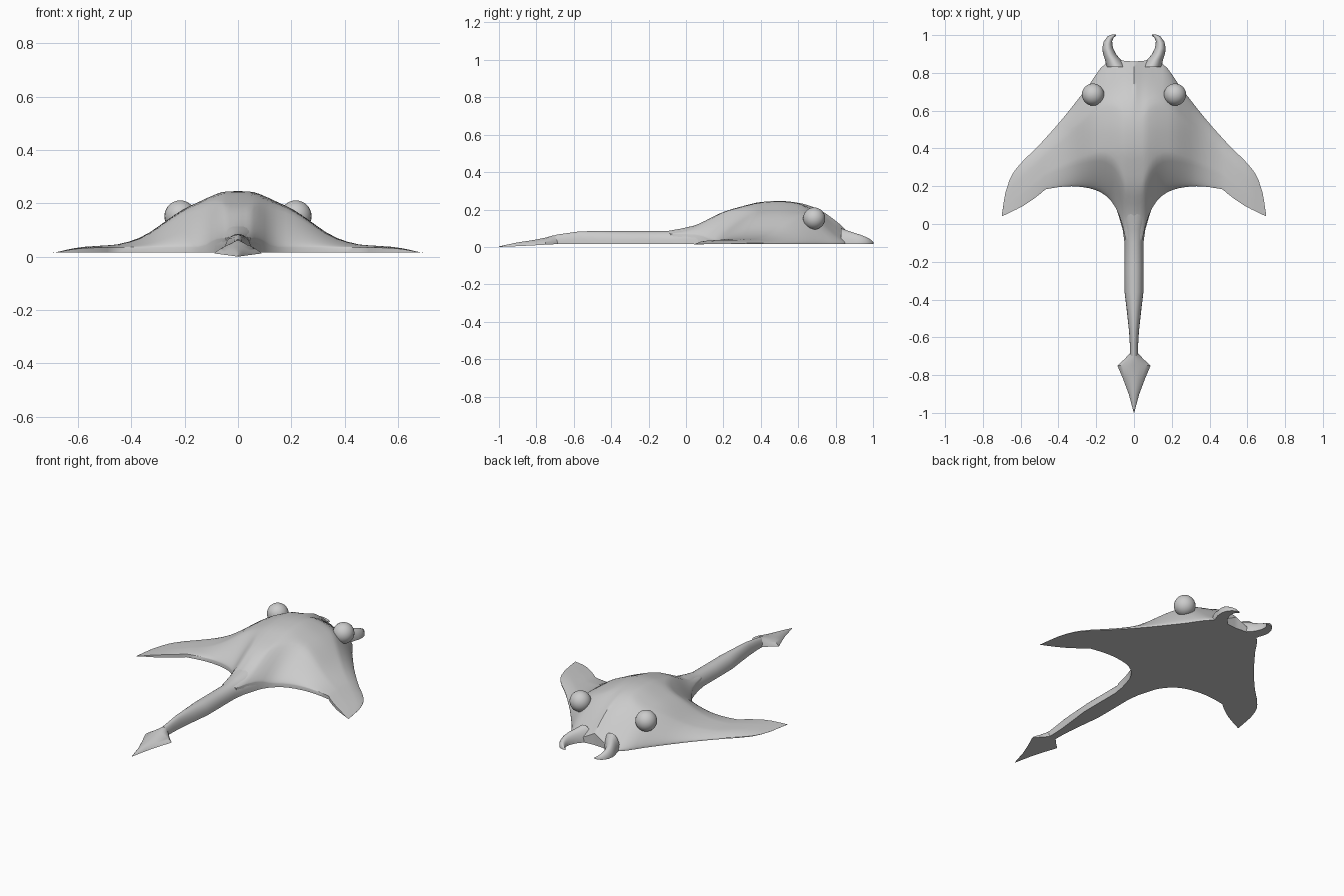
import bpy, bmesh, math

if "Cube" in bpy.data.objects:
    bpy.data.objects.remove(bpy.data.objects["Cube"])

skin = bpy.data.materials.new("grey skin")
skin.diffuse_color = (0.6, 0.6, 0.6, 1)
skin.use_nodes = True
skin.node_tree.nodes["Principled BSDF"].inputs["Base Color"].default_value = skin.diffuse_color
FLOOR = 0.015


def curve(pts, v):
    """Smooth monotone interpolation through (x, y) points."""
    if v <= pts[0][0]:
        return pts[0][1]
    if v >= pts[-1][0]:
        return pts[-1][1]
    s = [(b[1] - a[1]) / (b[0] - a[0]) for a, b in zip(pts, pts[1:])]
    m = [s[0]] + [2 * a * b / (a + b) if a * b > 0 else 0 for a, b in zip(s, s[1:])] + [s[-1]]
    i = max(k for k in range(len(s)) if pts[k][0] <= v)
    w = pts[i + 1][0] - pts[i][0]
    t = (v - pts[i][0]) / w
    return (pts[i][1] * (1 + 2 * t) * (1 - t) ** 2 + m[i] * w * t * (1 - t) ** 2
            + pts[i + 1][1] * t * t * (3 - 2 * t) + m[i + 1] * w * t * t * (t - 1))


def loft(name, rings, angle=40):
    """Skin closed rings of equal length and cap both ends."""
    bm = bmesh.new()
    vr = [[bm.verts.new(p) for p in r] for r in rings]
    n = len(vr[0])
    for a, b in zip(vr, vr[1:]):
        for i in range(n):
            j = (i + 1) % n
            bm.faces.new((a[i], a[j], b[j], b[i]))
    bm.faces.new(vr[0])
    bm.faces.new(vr[-1])
    bmesh.ops.remove_doubles(bm, verts=bm.verts, dist=0.0002)
    bmesh.ops.recalc_face_normals(bm, faces=bm.faces)
    me = bpy.data.meshes.new(name)
    bm.to_mesh(me)
    bm.free()
    ob = bpy.data.objects.new(name, me)
    bpy.context.collection.objects.link(ob)
    finish(ob, angle)
    return ob


def finish(ob, angle=40):
    ob.data.materials.append(skin)
    bpy.ops.object.select_all(action='DESELECT')
    ob.select_set(True)
    bpy.context.view_layer.objects.active = ob
    bpy.ops.object.shade_smooth_by_angle(angle=math.radians(angle))


# Body outline: front and rear edges against distance from the centre line
FRONT = [(0, .86), (.06, .865), (.10, .87), (.15, .85), (.25, .72), (.38, .555), (.50, .42),
         (.64, .27), (.68, .17), (.70, .045)]
REAR = [(0, -.10), (.045, -.08), (.06, -.01), (.08, .05), (.12, .12), (.18, .17), (.25, .192),
        (.33, .20), (.47, .183), (.49, .165), (.58, .10), (.70, .04)]
# Spine height along y, and relative hump height across x
SPINE = [(-.10, .085), (0, .10), (.06, .12), (.2, .187), (.3, .217), (.4, .24), (.5, .246),
         (.6, .236), (.7, .205), (.8, .14), (.84, .105), (.87, .075)]
ACROSS = [(0, 1), (.05, .99), (.10, .91), (.15, .80), (.20, .69), (.25, .54), (.30, .37),
          (.35, .22), (.40, .12), (.47, .05), (.58, .03), (.70, 0)]
RIM = [(0, .035), (.45, .035), (.58, .032), (.70, .013)]


def body_ring(x, n=36):
    a = abs(x)
    f, r = curve(FRONT, a), curve(REAR, a)
    ring = []
    for i in range(n + 1):
        t = (1 - math.cos(math.pi * i / n)) / 2
        y = r + (f - r) * t
        rim = FLOOR + (curve(RIM, a) - FLOOR) * (1 - .7 * t ** 6)
        fall = min(1, 1.15 * math.sin(math.pi * t) ** .65) if 0 < t < 1 else 0
        k = min(1, a / .13)
        fall = fall * k + 1 - k
        ring.append((x, y, rim + max(0, curve(SPINE, y) - rim) * curve(ACROSS, a) * fall))
    low = min(FLOOR, curve(RIM, a))
    return ring + [(x, p[1], low) for p in reversed(ring)]


half = [.015, .03, .045, .06, .08, .10, .12, .15, .18, .21, .24, .27, .30, .33, .37, .41,
        .45, .47, .49, .53, .58, .62, .64, .66, .68, .69, .70]
loft("body", [body_ring(x) for x in [-x for x in reversed(half)] + [0] + half])


def dome(hw, top, low, power=1, n=16):
    """Flat-bottomed arch as (sideways, height) pairs."""
    return [(hw * math.cos(math.pi * i / n),
             low + (top - low) * max(0, math.sin(math.pi * i / n)) ** power) for i in range(n + 1)]


# Tail: y, half width, top
TAIL = [(.10, .10, .125), (.04, .08, .113), (-.03, .06, .097), (-.10, .05, .085), (-.23, .05, .085),
        (-.36, .05, .085), (-.46, .038, .085), (-.57, .026, .083), (-.64, .022, .073), (-.70, .022, .064)]
loft("tail", [[(x, y, z) for x, z in dome(w, t, FLOOR, .8)] for y, w, t in TAIL])

# Tail spade: y, half width, top, underside
SPADE = [(-.685, .022, .064, .015), (-.715, .05, .06, .014), (-.75, .088, .05, .012),
         (-.82, .058, .036, .008), (-.90, .028, .024, .004), (-1.0, .001, .003, 0)]
loft("tail_spade", [[(x, y, z) for x, z in dome(w, t, l, 1.8)] for y, w, t, l in SPADE], 30)

# Curled head horns: x, y, half width, top, heading in degrees from straight ahead
HORN = [(.09, .83, .055, .10, 0), (.112, .87, .042, .085, 0), (.13, .90, .034, .075, 0),
        (.139, .93, .029, .066, 0), (.138, .955, .025, .056, 20), (.128, .98, .018, .043, 45),
        (.113, .994, .01, .032, 65), (.095, 1.0, .002, .02, 80)]
for side, label in ((1, "right"), (-1, "left")):
    rings = []
    for x, y, w, t, deg in HORN:
        c, s = math.cos(math.radians(deg)), math.sin(math.radians(deg))
        rings.append([(side * (x + d * c), y + d * s, z) for d, z in dome(w, t, FLOOR)])
    loft(label + "_horn", rings)

    # Eyes
    bpy.ops.mesh.primitive_uv_sphere_add(segments=24, ring_count=16, radius=.059,
                                         location=(side * .217, .685, .152))
    eye = bpy.context.object
    eye.name = label + "_eye"
    finish(eye)
